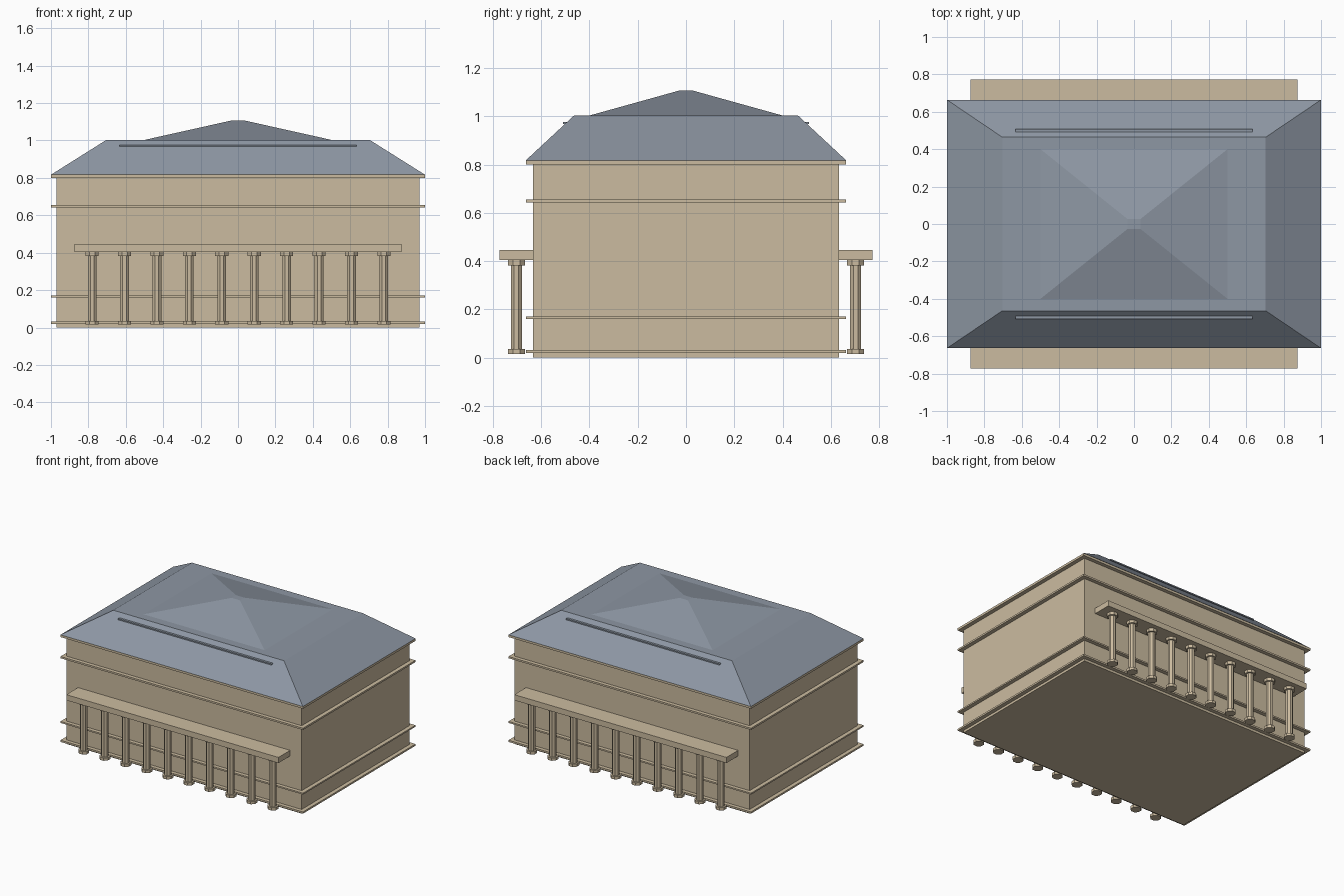
import bpy
import bmesh
from math import pi
from mathutils import Matrix, Vector

cube = bpy.data.objects.get("Cube")
if cube:
    bpy.data.objects.remove(cube, do_unlink=True)


def material(name, rgb):
    mat = bpy.data.materials.new(name)
    mat.use_nodes = True
    mat.diffuse_color = (*rgb, 1)
    mat.node_tree.nodes["Principled BSDF"].inputs["Base Color"].default_value = (*rgb, 1)
    return mat


stone = material("warm sandstone", (0.60, 0.50, 0.35))
slate = material("blue grey slate", (0.27, 0.31, 0.37))


def finish(name, bm, mat):
    bmesh.ops.recalc_face_normals(bm, faces=bm.faces)
    mesh = bpy.data.meshes.new(name)
    bm.to_mesh(mesh)
    bm.free()
    mesh.materials.append(mat)
    obj = bpy.data.objects.new(name, mesh)
    bpy.context.collection.objects.link(obj)
    return obj


def frustum(name, mat, z0, z1, base, top=None, y=0):
    """Box between two heights, given half sizes; a smaller top tapers it."""
    top = top or base
    bm = bmesh.new()
    bmesh.ops.create_cube(bm, size=2)
    for v in bm.verts:
        half = top if v.co.z > 0 else base
        z = z1 if v.co.z > 0 else z0
        v.co = Vector((v.co.x * half[0], v.co.y * half[1] + y, z))
    return finish(name, bm, mat)


def add_drum(bm, x, y, z0, z1, radius, sides):
    place = Matrix.Translation((x, y, (z0 + z1) / 2)) @ Matrix.Rotation(pi / sides, 4, "Z")
    bmesh.ops.create_cone(bm, cap_ends=True, segments=sides, radius1=radius,
                          radius2=radius, depth=z1 - z0, matrix=place)


# Main block and its projecting bands
frustum("main_walls", stone, 0, 0.80, (0.97, 0.635))
bands = {"plinth_band": (0.018, 0.031), "lower_band": (0.16, 0.171),
         "upper_band": (0.642, 0.655), "cornice": (0.80, 0.817)}
for name, (low, high) in bands.items():
    frustum(name, stone, low, high, (1.0, 0.663))

# Two-stage hipped roof
frustum("lower_roof", slate, 0.817, 1.003, (1.0, 0.664), (0.704, 0.464))
frustum("upper_roof", slate, 1.003, 1.107, (0.5, 0.4), (0.034, 0.026))

# Matching colonnades on the front and back
COUNT = 10
for side, sign in (("front", -1), ("back", 1)):
    frustum(side + "_entablature", stone, 0.404, 0.446, (0.875, 0.07), y=sign * 0.703)
    frustum(side + "_roof_ledge", slate, 0.968, 0.977, (0.633, 0.015), y=sign * 0.494)
    for i in range(COUNT):
        x = -0.78 + i * 1.56 / (COUNT - 1)
        bm = bmesh.new()
        add_drum(bm, x, sign * 0.703, 0.015, 0.036, 0.038, 8)
        add_drum(bm, x, sign * 0.703, 0.036, 0.382, 0.025, 8)
        add_drum(bm, x, sign * 0.703, 0.382, 0.404, 0.038, 8)
        finish(f"{side}_column_{i + 1}", bm, stone)
